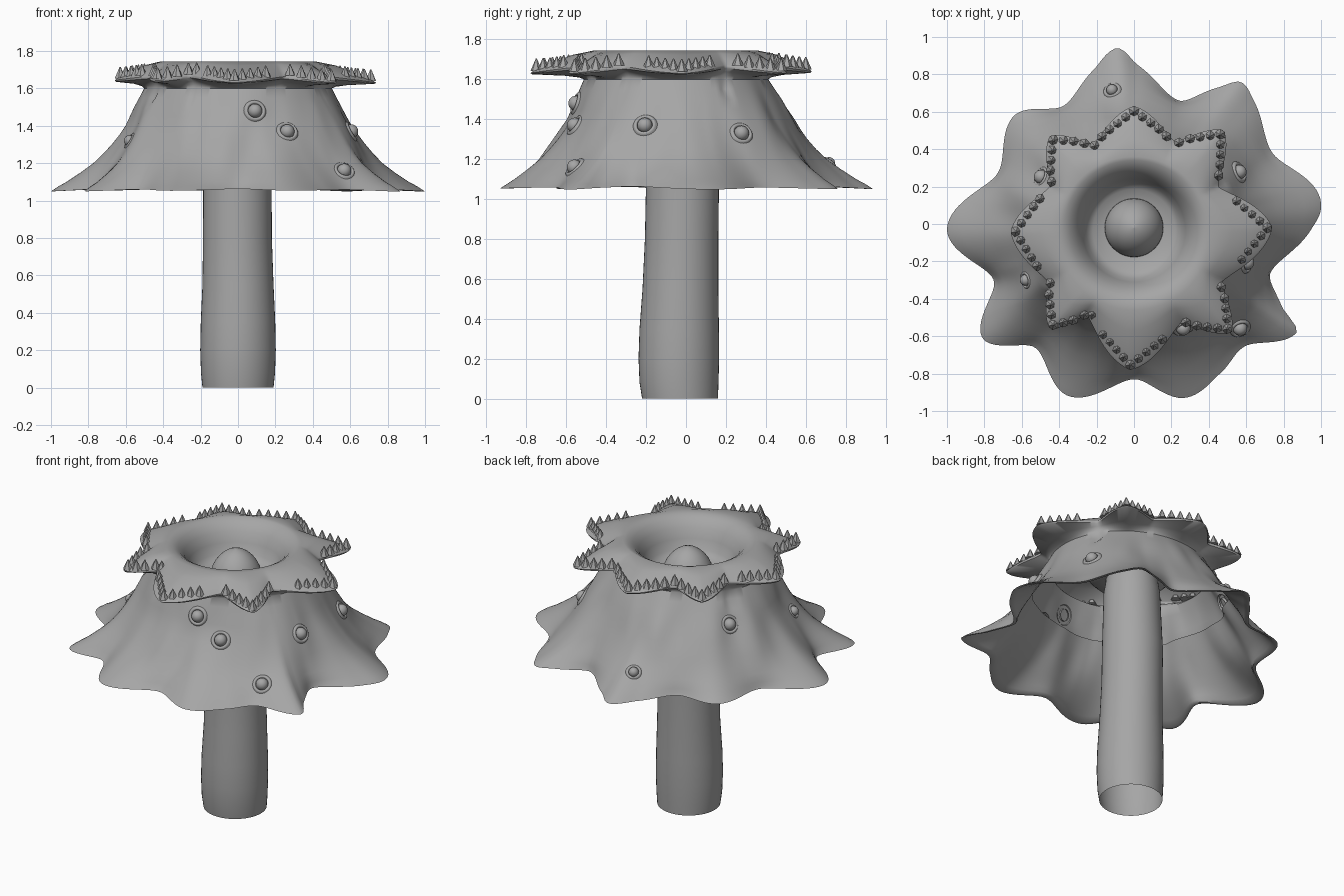
import bpy, bmesh, math
from mathutils import Vector, Matrix, noise

if "Cube" in bpy.data.objects:
    bpy.data.objects.remove(bpy.data.objects["Cube"])

grey = bpy.data.materials.new("stone grey")
grey.diffuse_color = (0.38, 0.38, 0.38, 1)
grey.use_nodes = True
grey.node_tree.nodes["Principled BSDF"].inputs["Base Color"].default_value = grey.diffuse_color

CY = -0.05          # centre of the cap in y
SEG = 240

# Cap outline at the skirt hem, and the star shaped collar (tips and valleys alternate)
HEM = [(-.09, .94), (0.02, .85), (.24, .66), (.45, .73), (.57, .76), (.64, .66), (.74, .38),
       (.97, .19), (1.0, .08), (.94, -.04), (.73, -.26), (.79, -.44), (.87, -.58), (.60, -.65),
       (.47, -.79), (.27, -.93), (0, -.83), (-.35, -.92), (-.53, -.66), (-.81, -.61),
       (-.75, -.30), (-1, -.03), (-.73, .27), (-.64, .58), (-.38, .63), (-.22, .82)]
STAR = [(0, .63), (.22, .44), (.48, .50), (.45, .20), (.74, -.02), (.47, -.31), (.52, -.58),
        (.25, -.53), (-.02, -.78), (-.25, -.49), (-.45, -.56), (-.46, -.31), (-.66, -.04),
        (-.45, .20), (-.45, .47), (-.22, .43)]


def polar(pts):
    return sorted((math.atan2(y - CY, x) % math.tau, math.hypot(x, y - CY)) for x, y in pts)


def radius_at(keys, a, smooth):
    """Radius of a closed outline at angle a, from straight (0) to rounded (1)."""
    n, a = len(keys), a % math.tau

    def key(i):
        return keys[i % n][0] + math.tau * (i // n), keys[i % n][1]
    if a < keys[0][0]:
        a += math.tau
    i = max(j for j in range(n) if keys[j][0] <= a)
    (a0, r0), (a1, r1), (a2, r2), (a3, r3) = (key(i + d) for d in (-1, 0, 1, 2))
    h = a2 - a1
    t = (a - a1) / h
    m1, m2 = (r2 - r0) / (a2 - a0) * h, (r3 - r1) / (a3 - a1) * h
    curve = ((2*t**3 - 3*t*t + 1) * r1 + (t**3 - 2*t*t + t) * m1
             + (3*t*t - 2*t**3) * r2 + (t**3 - t*t) * m2)
    return (1 - smooth) * (r1 + (r2 - r1) * t) + smooth * curve


HEM_P, STAR_P = polar(HEM), polar(STAR)


def hem(a): return radius_at(HEM_P, a, 1)
def star(a): return radius_at(STAR_P, a, .5)
def edge_z(a): return 1.662 - (star(a) - 0.53) * 0.16


# Skirt from hem to neck: height, round radius, share of the hem's scallops
FLARE = [(1.055, .85, 1), (1.075, .83, .86), (1.10, .808, .68), (1.15, .763, .45), (1.2, .718, .28),
         (1.25, .682, .17), (1.3, .648, .10), (1.35, .616, .06), (1.4, .586, .03), (1.45, .56, .02),
         (1.5, .535, .01), (1.55, .508, 0), (1.60, .482, 0)]


def skirt(a, z, r, s, inset=0):
    mid = max(0, min(1, (1.6 - z) / .2)) * (1 - s)
    r += s * (hem(a) - .85) + (1 - s) * .02 * math.cos(2 * a) + .02 * mid * math.sin(a)
    r += noise.noise(Vector((math.cos(a) * 4, math.sin(a) * 4, z * 2.5))) * .035 * mid
    if z > 1.52:
        r = min(r, star(a) * .96)
    r -= inset
    if s == 1:
        z += (0.9 - r) * 0.06
    return Vector((r * math.cos(a), CY + r * math.sin(a), z))


def skirt_z(a, z):
    for (z0, r0, s0), (z1, r1, s1) in zip(FLARE, FLARE[1:]):
        if z0 <= z <= z1:
            t = (z - z0) / (z1 - z0)
            return skirt(a, z, r0 + (r1 - r0) * t, s0 + (s1 - s0) * t)


def neck(a):
    p = skirt(a, *FLARE[-1])
    return math.hypot(p.x, p.y - CY)


def finish(name, bm, angle=None, recalc=True):
    if recalc:
        bmesh.ops.recalc_face_normals(bm, faces=bm.faces)
    me = bpy.data.meshes.new(name)
    bm.to_mesh(me)
    bm.free()
    me.materials.append(grey)
    if angle:
        me.shade_smooth()
        me.set_sharp_from_angle(angle=math.radians(angle))
    ob = bpy.data.objects.new(name, me)
    bpy.context.collection.objects.link(ob)
    return ob


def loft(name, rings, angle=50):
    """Skin over rings listed from the bottom up, so the faces look outward."""
    bm = bmesh.new()
    loops = [[bm.verts.new(p) for p in ring] for ring in rings]
    n = len(loops[0])
    for lo, hi in zip(loops, loops[1:]):
        for i in range(n):
            j = (i + 1) % n
            bm.faces.new((lo[i], lo[j], hi[j], hi[i]))
    return finish(name, bm, angle, recalc=False)


def ring(fn, seg=SEG):
    return [fn(math.tau * i / seg) for i in range(seg)]


def around(r, z, cx=0, cy=CY):
    return lambda a: Vector((cx + r * math.cos(a), cy + r * math.sin(a), z))


def collar(base, f, zf):
    """Ring part way between a base radius and the star outline."""
    def fn(a):
        b = base(a)
        r = b + f * (star(a) - b)
        return Vector((r * math.cos(a), CY + r * math.sin(a), zf(a)))
    return fn


# Cap: open lining, hem, outer skirt, star collar, funnel
rings = [ring(lambda a, f=f: skirt(a, *f, .02)) for f in reversed(FLARE[:9])]
rings += [ring(lambda a, f=f: skirt(a, *f)) for f in FLARE]
rings += [ring(collar(neck, f, lambda a, k=k: 1.60 + k * (edge_z(a) - 1.60)))
          for f, k in ((.08, .3), (.35, .6), (.97, .85), (1, 1.05))]
rings += [ring(collar(lambda a: .41, f, lambda a, k=k: edge_z(a) + k * (1.745 - edge_z(a))))
          for f, k in ((.96, .1), (.7, .4), (.35, .8), (0, 1))]
rings += [ring(around(r, z, 0, -.035)) for r, z in
          ((.375, 1.74), (.34, 1.72), (.305, 1.68), (.275, 1.62), (.255, 1.56), (.22, 1.525), (.14, 1.515))]
loft("cap", rings)

# Stem, open below, with a rounded top standing in the funnel
STEM = [(0, 0, -.03, .19), (.08, 0, -.035, .198), (.2, 0, -.036, .202), (.35, 0, -.034, .199),
        (.55, 0, -.028, .19), (.8, -.003, -.022, .184), (1.05, -.003, -.018, .183), (1.42, 0, -.02, .17)]
stem = [ring(around(r, z, x, y), 48) for z, x, y, r in STEM]
for i in range(9):
    t = math.radians(i * 11.2)
    stem.append(ring(around(.158 * math.cos(t) ** 1.15, 1.50 + .2 * math.sin(t), 0, -.02), 48))
loft("stem", stem)

# Spikes lining both sides of every star tip
bm = bmesh.new()
for k, tip in enumerate(STAR[0::2]):
    tip = Vector(tip)
    tip += (Vector((0, CY)) - tip).normalized() * 0.03
    for first, side in ((1, STAR[2 * k - 1]), (0, STAR[2 * k + 1])):
        run = (Vector(side) - tip).normalized()
        for i in range(first, 5):
            p = tip + run * 0.054 * i
            a = math.atan2(p.y - CY, p.x)
            r = min((p - Vector((0, CY))).length, star(a) - .018)
            place = (Matrix.Translation((r * math.cos(a), CY + r * math.sin(a), edge_z(a) + .043))
                     @ Matrix.Rotation(k, 4, 'Z'))
            bmesh.ops.create_cone(bm, cap_ends=True, segments=6, radius1=.03, radius2=.003,
                                  depth=.062, matrix=place)
finish("collar_spikes", bm)

# Round warts set in raised rims: position direction (x, y) and height
WARTS = [(.10, -.60, 1.48), (.27, -.57, 1.37), (.58, -.57, 1.16), (-.58, -.30, 1.32),
         (.58, -.20, 1.37), (.55, .27, 1.33), (-.12, .73, 1.18), (-.51, .26, 1.42)]
for k, (x, y, z) in enumerate(WARTS):
    a = math.atan2(y - CY, x)
    p = skirt_z(a, z)
    du = skirt_z(a + .04, z) - skirt_z(a - .04, z)
    dv = skirt_z(a, z + .03) - skirt_z(a, z - .03)
    turn = du.cross(dv).normalized().to_track_quat('Z', 'Y').to_matrix().to_4x4()
    place = Matrix.Translation(p) @ turn @ Matrix.Scale(.8 if k in (3, 6) else 1, 4)
    bm = bmesh.new()
    bmesh.ops.create_uvsphere(bm, u_segments=20, v_segments=12, radius=.038)
    bmesh.ops.delete(bm, geom=[v for v in bm.verts if v.co.z < -.012], context='VERTS')
    bm.transform(place)
    finish("wart_%d" % (k + 1), bm, 60, recalc=False)
    rim = [ring(lambda a, r=r, h=h: place @ Vector((r * math.cos(a), r * math.sin(a), h)), 28)
           for r, h in ((.064, -.008), (.055, .006), (.048, .01), (.041, .007), (.036, -.008))]
    loft("wart_rim_%d" % (k + 1), rim, angle=80)
